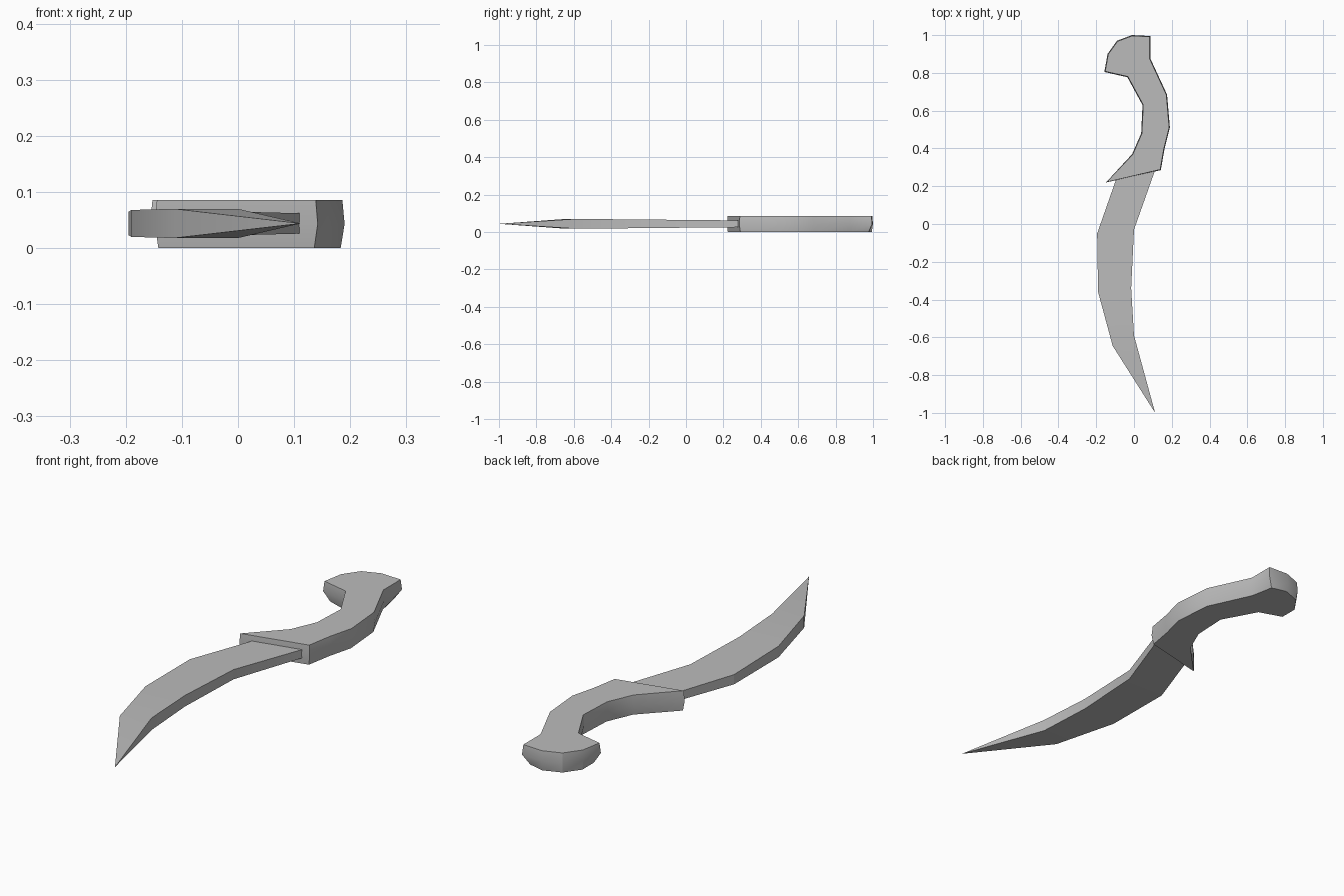
import bpy, bmesh, math
from mathutils import Vector

cube = bpy.data.objects.get("Cube")
if cube:
    bpy.data.objects.remove(cube, do_unlink=True)

grey = bpy.data.materials.new("plain grey")
grey.use_nodes = True
grey.diffuse_color = (0.5, 0.5, 0.5, 1)
grey.node_tree.nodes["Principled BSDF"].inputs["Base Color"].default_value = (0.5, 0.5, 0.5, 1)


def finish(bm, name, angle):
    bmesh.ops.recalc_face_normals(bm, faces=bm.faces)
    mesh = bpy.data.meshes.new(name)
    bm.to_mesh(mesh)
    bm.free()
    mesh.materials.append(grey)
    obj = bpy.data.objects.new(name, mesh)
    bpy.context.collection.objects.link(obj)
    bpy.ops.object.select_all(action="DESELECT")
    obj.select_set(True)
    bpy.context.view_layer.objects.active = obj
    bpy.ops.object.shade_smooth_by_angle(angle=math.radians(angle))
    return obj


def bridge(bm, a, b):
    for i in range(len(a)):
        j = (i + 1) % len(a)
        bm.faces.new((a[i], a[j], b[j], b[i]))


def inset(points, amount):
    """Move a counter-clockwise outline inward by a fixed distance."""
    out = []
    for i, p in enumerate(points):
        a = (p - points[i - 1]).normalized()
        b = (points[(i + 1) % len(points)] - p).normalized()
        na, nb = Vector((-a.y, a.x)), Vector((-b.y, b.x))
        out.append(p + (na + nb) * amount / max(1 + na.dot(nb), 0.6))
    return out


# Handle: hooked outline in three layers, widest at mid height
outline = [Vector(p) for p in (
    (-0.148, 0.22), (0.142, 0.285), (0.162, 0.40), (0.19, 0.51), (0.175, 0.685),
    (0.087, 0.875), (0.087, 0.995), (-0.01, 1.0), (-0.09, 0.97), (-0.14, 0.90),
    (-0.157, 0.805), (-0.035, 0.777), (0.045, 0.63), (0.038, 0.48), (-0.01, 0.37))]
bm = bmesh.new()
rings = []
for z, amount in ((0, 0.007), (0.043, 0), (0.086, 0.004)):
    ring = inset(outline, amount)
    if z == 0:
        # Pommel tucks in underneath at its two end corners
        ring[6] += Vector((-0.02, -0.012))
        ring[10] += Vector((0.016, 0.008))
    rings.append([bm.verts.new((p.x, p.y, z)) for p in ring])
for low, high in zip(rings, rings[1:]):
    bridge(bm, low, high)
bm.faces.new(rings[0])
bm.faces.new(rings[-1])
finish(bm, "handle", 30)

# Blade: rectangular sections (left edge, right edge, half thickness) ending in a point
sections = [
    ((-0.09, 0.25), (0.117, 0.30), 0.018),
    ((-0.195, -0.05), (0.0, -0.03), 0.021),
    ((-0.19, -0.36), (-0.015, -0.34), 0.024),
    ((-0.113, -0.645), (0.0, -0.59), 0.026)]
MID = 0.044
bm = bmesh.new()
loops = []
for left, right, half in sections:
    loops.append([bm.verts.new((p[0], p[1], MID + s * half))
                  for p, s in ((left, -1), (right, -1), (right, 1), (left, 1))])
for a, b in zip(loops, loops[1:]):
    bridge(bm, a, b)
bm.faces.new(loops[0])
tip = bm.verts.new((0.112, -1.0, MID))
last = loops[-1]
for i in range(4):
    bm.faces.new((last[i], last[(i + 1) % 4], tip))
finish(bm, "blade", 20)
